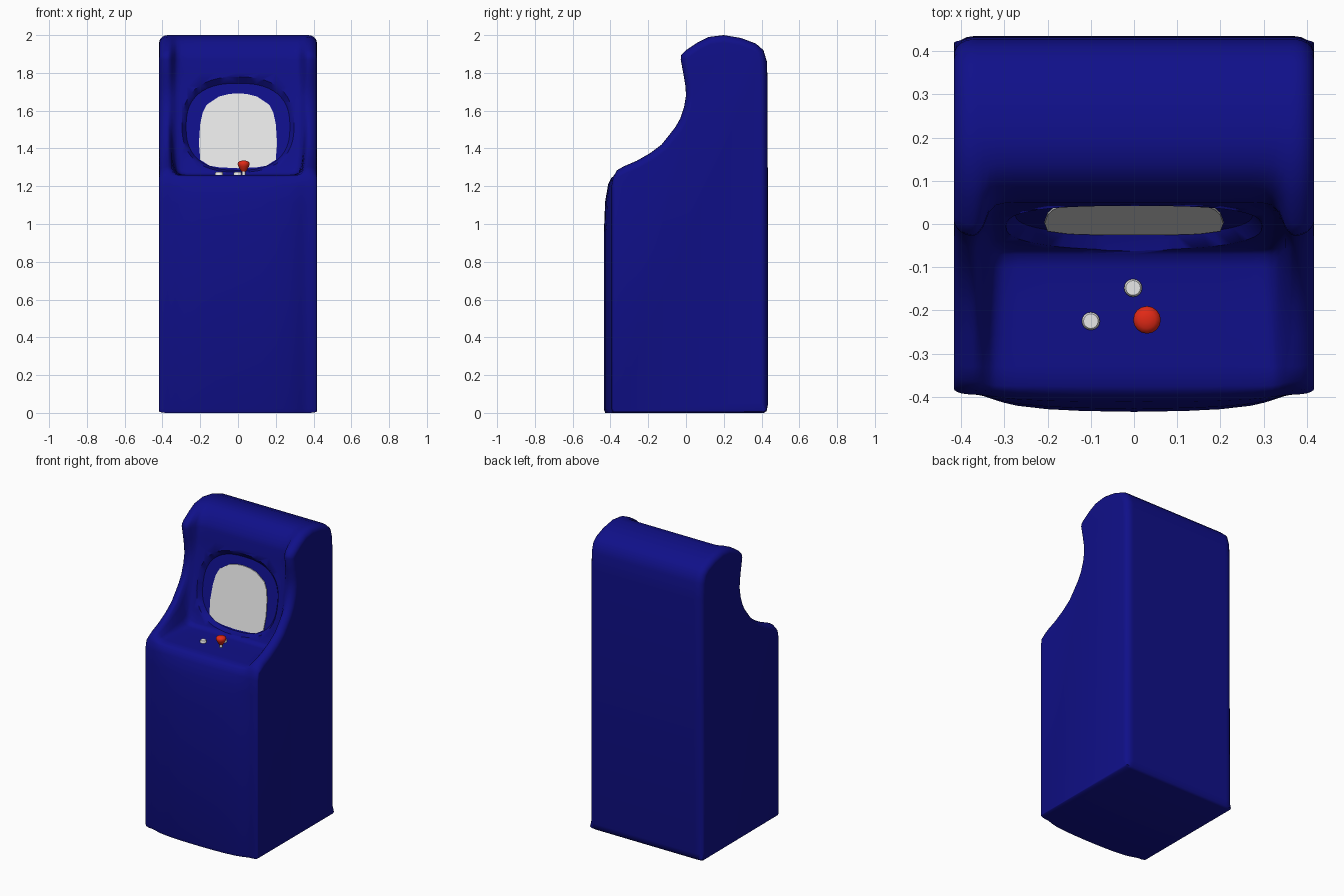
import bpy, bmesh, math
from mathutils import Vector

if "Cube" in bpy.data.objects:
    bpy.data.objects.remove(bpy.data.objects["Cube"])


def material(name, rgb):
    m = bpy.data.materials.new(name)
    m.diffuse_color = (*rgb, 1)
    m.use_nodes = True
    m.node_tree.nodes["Principled BSDF"].inputs["Base Color"].default_value = m.diffuse_color
    return m


BLUE = material("cabinet blue", (0.005, 0.005, 0.25))
WHITE = material("white", (0.8, 0.8, 0.8))
RED = material("red", (0.75, 0.022, 0.008))


def finish(name, bm, mat, angle=40):
    bmesh.ops.recalc_face_normals(bm, faces=bm.faces)
    me = bpy.data.meshes.new(name)
    bm.to_mesh(me)
    bm.free()
    me.materials.append(mat)
    ob = bpy.data.objects.new(name, me)
    bpy.context.collection.objects.link(ob)
    bpy.ops.object.select_all(action='DESELECT')
    ob.select_set(True)
    bpy.context.view_layer.objects.active = ob
    bpy.ops.object.shade_smooth_by_angle(angle=math.radians(angle))
    return ob


def loft(bm, rings):
    """Skin closed rings of equal length and cap both ends."""
    loops = [[bm.verts.new(p) for p in ring] for ring in rings]
    n = len(loops[0])
    for a, b in zip(loops, loops[1:]):
        for i in range(n):
            j = (i + 1) % n
            bm.faces.new((a[i], a[j], b[j], b[i]))
    bm.faces.new(loops[0])
    bm.faces.new(loops[-1])


def lathe(name, centre, profile, mat, sides=16):
    """Solid of revolution from (radius, z) pairs."""
    bm = bmesh.new()
    rings = []
    for r, z in profile:
        rings.append([(centre[0] + r * math.cos(2 * math.pi * k / sides),
                       centre[1] + r * math.sin(2 * math.pi * k / sides), z)
                      for k in range(sides)])
    loft(bm, rings)
    return finish(name, bm, mat)


# Side profile (y, z) of the cheeks paired with that of the recessed middle
PAIRED = [
    (-.388, 0, -.428, 0), (-.395, .02, -.435, .02), (-.395, .95, -.435, .95),
    (-.395, 1.1, -.428, 1.12), (-.395, 1.2, -.412, 1.21),
    (-.385, 1.25, -.395, 1.245), (-.365, 1.285, -.375, 1.258),
    (-.33, 1.305, -.33, 1.26), (-.26, 1.335, -.26, 1.26),
    (-.19, 1.375, -.18, 1.26), (-.13, 1.42, -.1, 1.26),
    (-.09, 1.47, -.07, 1.264), (-.055, 1.515, -.058, 1.28),
    (-.03, 1.56, -.04, 1.36), (-.01, 1.62, -.01, 1.5), (0, 1.68, .02, 1.65),
    (-.003, 1.73, .035, 1.73), (-.013, 1.79, .045, 1.8),
    (-.028, 1.87, .05, 1.87), (-.025, 1.895, .058, 1.9),
    (0, 1.92, .075, 1.93), (.06, 1.96, .1, 1.965), (.12, 1.99, .14, 1.99)]
REAR = [(.2, 2), (.29, 1.985), (.37, 1.955), (.41, 1.92), (.428, 1.86),
        (.432, 1.75), (.435, .05), (.427, .01), (.412, 0)]
cheek = [Vector(p[:2]) for p in PAIRED] + [Vector(p) for p in REAR]
middle = [Vector(p[2:]) for p in PAIRED] + [Vector(p) for p in REAR]
N = len(cheek)

# Half-width slices: x, recess amount, front bulge amount, edge rounding
R = .045
SLICES = [(0, 1, 1, 0), (.12, 1, .95, 0), (.2, 1, .85, 0), (.27, 1, .65, 0),
          (.3, .98, .48, 0), (.32, .92, .33, 0), (.335, .72, .2, 0),
          (.35, .25, .08, 0), (.362, .06, .02, 0), (.372, 0, 0, 0)]
for a in (20, 40, 60, 78, 90):
    t = math.radians(a)
    SLICES.append((.372 + R * math.sin(t), 0, 0, R * (1 - math.cos(t))))


def slice_ring(x, recess, bulge, inset):
    pts = []
    for i in range(N):
        w = bulge if i < 6 else recess
        p = cheek[i].lerp(middle[i], w)
        if inset:
            d = (cheek[(i + 1) % N] - cheek[i]).normalized() + \
                (cheek[i] - cheek[i - 1]).normalized()
            d.normalize()
            # tight rounding on the front and the base, generous elsewhere
            k = .3 if i < 6 else (.2 if i >= N - 2 else .85)
            p = p + Vector((d.y, -d.x)) * inset * k
            p.y = max(p.y, 0)
        pts.append((x, p.x, p.y))
    return pts


# Cabinet
bm = bmesh.new()
right = [slice_ring(*s) for s in SLICES]
left = [[(-x, y, z) for x, y, z in ring] for ring in right[:0:-1]]
loft(bm, left + right)
cabinet = finish("cabinet", bm, BLUE, 50)


# Oval hollow for the screen, sunk into the leaning wall
def floor_y(z):
    return -.02 + .2 * (z - 1.3)


def hollow_ring(offset, hx, z0, z1, sides=48):
    ring = []
    for k in range(sides):
        c, s = (f(2 * math.pi * k / sides) for f in (math.cos, math.sin))
        x = hx * math.copysign(abs(c) ** .8, c)
        z = (z0 + z1) / 2 + (z1 - z0) / 2 * math.copysign(abs(s) ** .8, s)
        ring.append((x, floor_y(z) + offset, z))
    return ring


bm = bmesh.new()
loft(bm, [hollow_ring(-.12, .305, 1.272, 1.785),
          hollow_ring(-.035, .3, 1.274, 1.78),
          hollow_ring(0, .275, 1.284, 1.745)])
cutter = finish("hollow_cutter", bm, BLUE)
cutter.hide_render = True
bpy.context.view_layer.objects.active = cabinet
mod = cabinet.modifiers.new("hollow", 'BOOLEAN')
mod.operation = 'DIFFERENCE'
mod.solver = 'EXACT'
mod.object = cutter
bpy.ops.object.modifier_apply(modifier=mod.name)
bpy.data.objects.remove(cutter)
bpy.ops.object.shade_smooth_by_angle(angle=math.radians(45))

# Screen plate
half = [(0, 1.295), (.1, 1.3), (.15, 1.308), (.2, 1.34), (.207, 1.43),
        (.2, 1.53), (.187, 1.59), (.165, 1.632), (.1, 1.675), (.05, 1.688),
        (0, 1.692)]
outline = half + [(-x, z) for x, z in half[-2:0:-1]]
bm = bmesh.new()
loft(bm, [[(x, floor_y(z) + o, z) for x, z in outline] for o in (-.005, .002)])
finish("screen", bm, WHITE)

# Buttons
for n, (x, y) in enumerate([(-.1, -.225), (-.002, -.148)]):
    lathe(f"button_{n + 1}", (x, y),
          [(.021, 1.255), (.021, 1.27), (.017, 1.275)], WHITE)

# Joystick
lathe("joystick_shaft", (.03, -.222), [(.009, 1.255), (.009, 1.295)], WHITE, 12)
lathe("joystick_knob", (.03, -.222),
      [(.012, 1.278), (.02, 1.29), (.028, 1.305), (.032, 1.318),
       (.029, 1.327), (.02, 1.333), (.008, 1.336)], RED)
